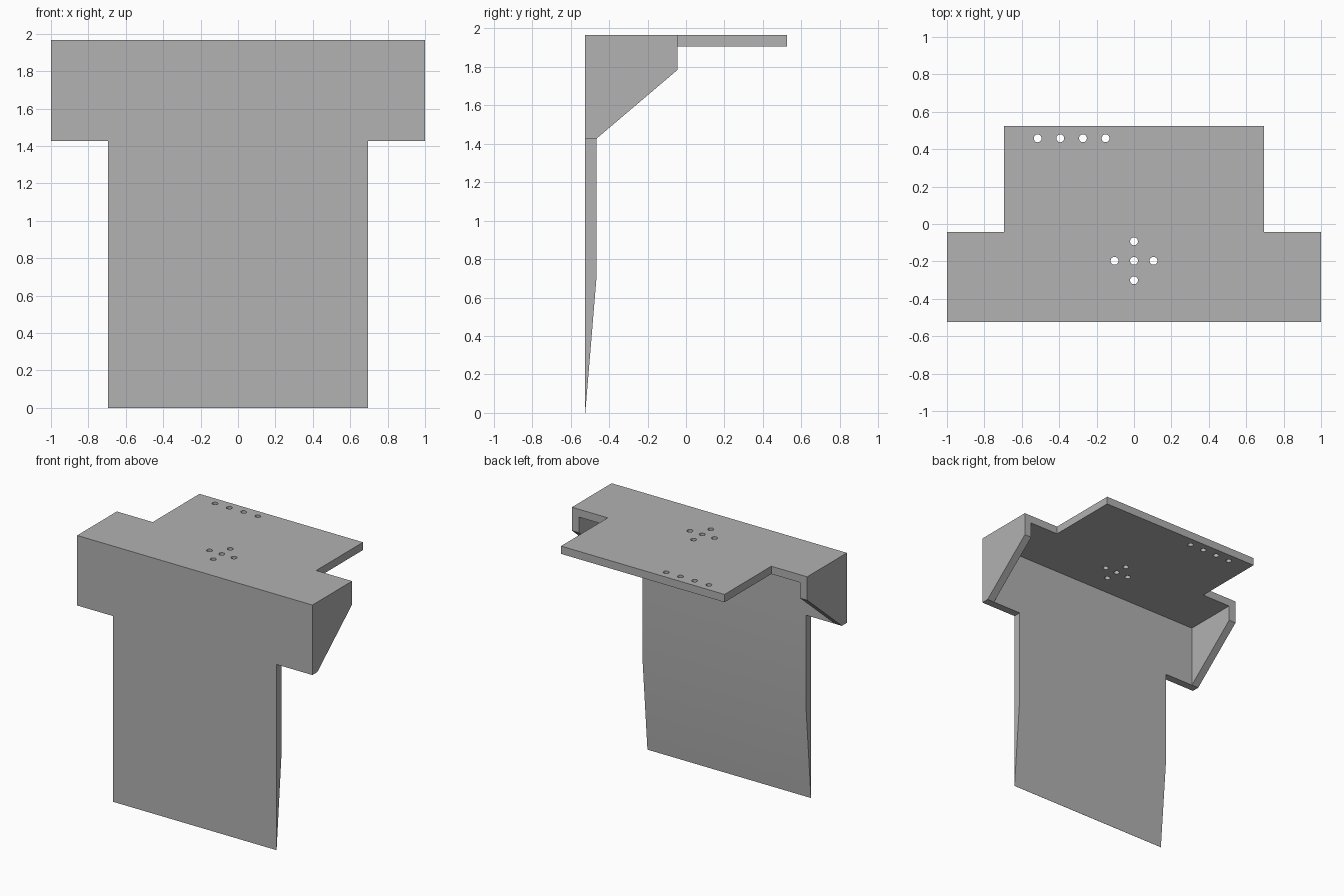
import bpy
import bmesh
import math

if "Cube" in bpy.data.objects:
    bpy.data.objects.remove(bpy.data.objects["Cube"])

WALL = 0.06
TOP = 1.965
FRONT, BACK = -0.525, 0.525
LEDGE = -0.043            # rear edge of the wide housing
SKIRT = 1.427             # lower edge of the wide housing
INNER = FRONT + WALL      # inner face of the front wall
UNDER = TOP - WALL        # underside of the deck

grey = bpy.data.materials.new("plain_grey")
grey.use_nodes = True
colour = (0.445, 0.445, 0.445, 1)
grey.diffuse_color = colour
grey.node_tree.nodes["Principled BSDF"].inputs["Base Color"].default_value = colour


def finish(name, bm):
    bmesh.ops.recalc_face_normals(bm, faces=bm.faces)
    mesh = bpy.data.meshes.new(name)
    bm.to_mesh(mesh)
    bm.free()
    mesh.materials.append(grey)
    obj = bpy.data.objects.new(name, mesh)
    bpy.context.collection.objects.link(obj)
    return obj


def prism(name, half_width, profile):
    """Extrude a (y, z) side profile across x, centred."""
    bm = bmesh.new()
    face = bm.faces.new([bm.verts.new((-half_width, y, z)) for y, z in profile])
    side = bmesh.ops.extrude_face_region(bm, geom=[face])["geom"]
    verts = [v for v in side if isinstance(v, bmesh.types.BMVert)]
    bmesh.ops.translate(bm, verts=verts, vec=(2 * half_width, 0, 0))
    return finish(name, bm)


def combine(target, other, operation):
    """Apply a boolean and remove the second object."""
    mod = target.modifiers.new(operation.lower(), "BOOLEAN")
    mod.operation = operation
    mod.solver = "EXACT"
    mod.object = other
    bpy.context.view_layer.objects.active = target
    bpy.ops.object.modifier_apply(modifier=mod.name)
    bpy.data.objects.remove(other)


# Wide housing with sloping ends, hollowed from behind and below
bracket = prism("bracket", 1.0, [
    (FRONT, TOP), (LEDGE, TOP), (LEDGE, 1.785), (INNER, SKIRT), (FRONT, SKIRT)])
cavity = prism("cavity", 1.0 - WALL, [
    (INNER, UNDER), (0.2, UNDER), (0.2, 1.2), (INNER, 1.2)])
combine(bracket, cavity, "DIFFERENCE")

# Hanging front blade, tapering to a sharp lower edge
blade = prism("blade", 0.695, [
    (FRONT, SKIRT), (INNER, SKIRT), (INNER, 0.71), (FRONT + 0.001, 0), (FRONT, 0)])
combine(bracket, blade, "UNION")

# Narrower rear deck
deck = prism("deck", 0.695, [
    (LEDGE, TOP), (BACK, TOP), (BACK, UNDER), (LEDGE, UNDER)])
combine(bracket, deck, "UNION")

# Screw holes: a row at the rear and a cross in the middle
row = [(-0.515 + 0.121 * i, 0.458) for i in range(4)]
cross = [(0, -0.197)] + [
    (0.104 * math.cos(a), -0.197 + 0.104 * math.sin(a))
    for a in (i * math.pi / 2 for i in range(4))]
bm = bmesh.new()
for x, y in row + cross:
    pin = bmesh.ops.create_cone(bm, cap_ends=True, segments=24,
                                radius1=0.021, radius2=0.021, depth=0.3)
    bmesh.ops.translate(bm, verts=pin["verts"], vec=(x, y, TOP - WALL / 2))
combine(bracket, finish("hole_pins", bm), "DIFFERENCE")

# Smooth the shallow bend and hole walls, keep corners sharp
bpy.ops.object.select_all(action="DESELECT")
bracket.select_set(True)
bpy.context.view_layer.objects.active = bracket
bpy.ops.object.shade_smooth_by_angle(angle=math.radians(30))
